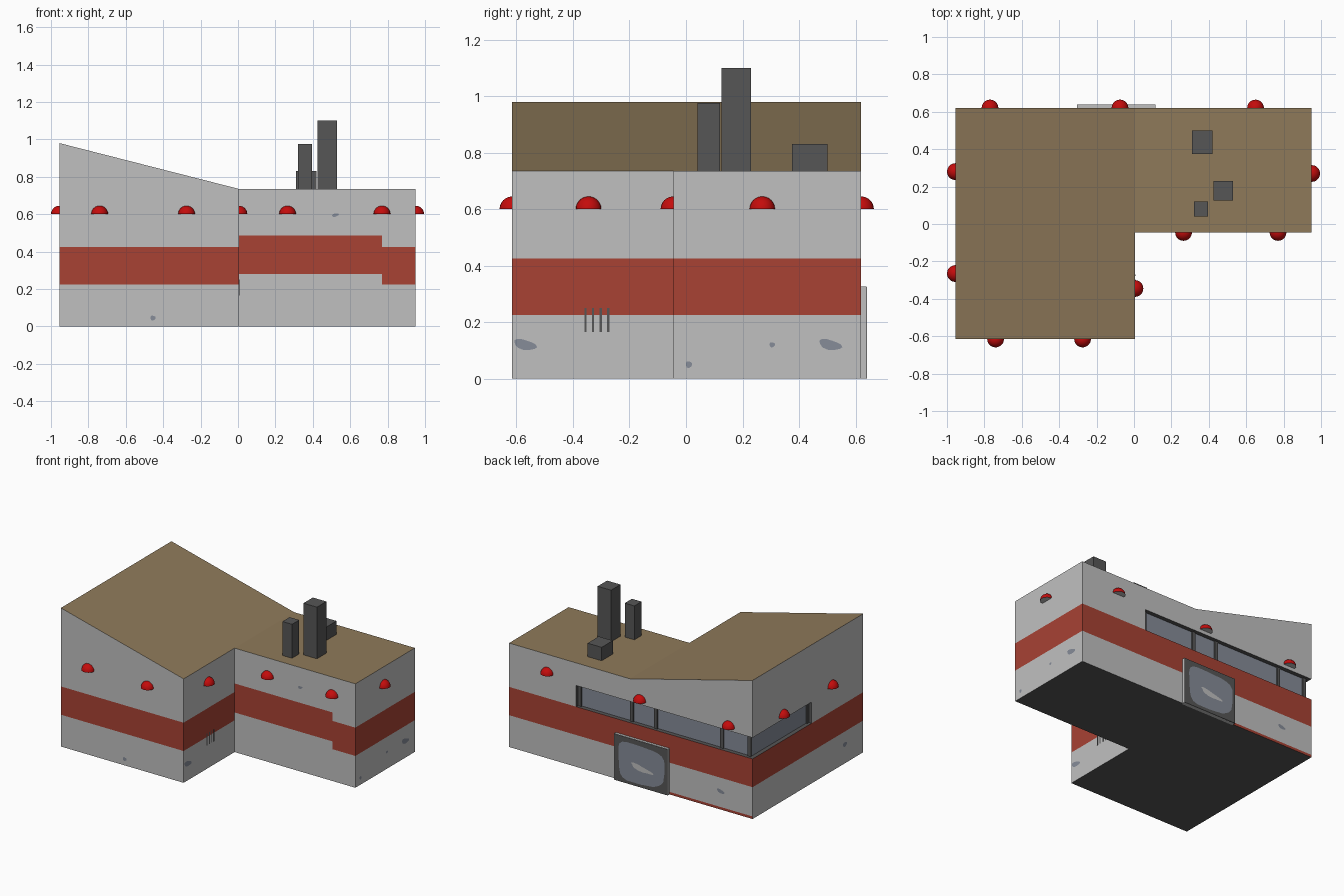
import bpy, bmesh, math
from mathutils import Matrix, Vector

if "Cube" in bpy.data.objects:
    bpy.data.objects.remove(bpy.data.objects["Cube"])

def lin(h):
    c = [int(h[i:i + 2], 16) / 255 for i in (0, 2, 4)]
    return [v / 12.92 if v <= 0.04045 else ((v + 0.055) / 1.055) ** 2.4 for v in c] + [1]

NAMES = [("wall grey", "c0c0c0"), ("stripe red", "a84234"), ("roof tan", "8f7a5a"),
         ("dark grey", "565656"), ("window blue grey", "868c98"), ("lamp red", "c40c0c")]
MATS = []
for n, h in NAMES:
    m = bpy.data.materials.new(n)
    m.diffuse_color = lin(h)
    m.use_nodes = True
    m.node_tree.nodes["Principled BSDF"].inputs["Base Color"].default_value = m.diffuse_color
    MATS.append(m)
WALL, RED, ROOF, DARK, GLASS, LAMP = range(6)

def finish(name, bm, mats):
    me = bpy.data.meshes.new(name)
    bm.to_mesh(me)
    bm.free()
    for i in mats:
        me.materials.append(MATS[i])
    ob = bpy.data.objects.new(name, me)
    bpy.context.collection.objects.link(ob)
    return ob

def box(name, x0, x1, y0, y1, z0, z1, mat):
    bm = bmesh.new()
    mtx = (Matrix.Translation(((x0 + x1) / 2, (y0 + y1) / 2, (z0 + z1) / 2))
           @ Matrix.Diagonal((x1 - x0, y1 - y0, z1 - z0, 1)))
    bmesh.ops.create_cube(bm, size=1, matrix=mtx)
    return finish(name, bm, [mat])

def face(bm, pts, mat):
    f = bm.faces.new([bm.verts.new(p) for p in pts])
    f.material_index = mat
    return f

X0, XM, X1 = -0.955, 0.005, 0.95
Y0, YM, Y1 = -0.615, -0.045, 0.62
WX, WY = 0.425, -0.04          # ends of the corner window band
WZ0, WZ1, DEEP = 0.425, 0.575, 0.03

def top(x):
    return 0.735 + max(0, XM - x) / (XM - X0) * 0.245

# Building shell: wall segments counter-clockwise, each stacked as coloured bands
bm = bmesh.new()
LOW = [(0.225, WALL), (0.425, RED)]
PLAIN = LOW + [(None, WALL)]
HIGH = [(0.28, WALL), (0.485, RED), (None, WALL)]
WINDOW = LOW + [(WZ1, None), (None, WALL)]
BASE = [(0.018, RED)] + WINDOW
segments = [((X0, Y0), PLAIN), ((XM, Y0), PLAIN), ((XM, YM), HIGH), ((0.77, YM), PLAIN),
            ((X1, YM), PLAIN), ((X1, Y1), PLAIN), ((WX, Y1), WINDOW), ((XM, Y1), WINDOW),
            ((-0.305, Y1), BASE), ((X0, Y1), WINDOW), ((X0, WY), PLAIN)]
for i, (p, bands) in enumerate(segments):
    q = segments[(i + 1) % len(segments)][0]
    a = b = 0
    for z, mat in bands:
        ta, tb = (z, z) if z else (top(p[0]), top(q[0]))
        if mat is not None:
            face(bm, [(*p, a), (*q, b), (*q, tb), (*p, ta)], mat)
        a, b = ta, tb
# Roof and underside of the two wings
for xa, xb, ya in ((X0, XM, Y0), (XM, X1, YM)):
    face(bm, [(xa, ya, top(xa)), (xb, ya, top(xb)), (xb, Y1, top(xb)), (xa, Y1, top(xa))], ROOF)
    face(bm, [(xa, Y1, 0), (xb, Y1, 0), (xb, ya, 0), (xa, ya, 0)], DARK)
# Recessed window band wrapping the back left corner
outer = [(WX, Y1), (X0, Y1), (X0, WY)]
inner = [(WX, Y1 - DEEP), (X0 + DEEP, Y1 - DEEP), (X0 + DEEP, WY)]
for i in range(2):
    o, p, q, r = outer[i], outer[i + 1], inner[i + 1], inner[i]
    face(bm, [(*r, WZ0), (*q, WZ0), (*q, WZ1), (*r, WZ1)], GLASS)
    face(bm, [(*v, WZ0) for v in (o, p, q, r)], DARK)
    face(bm, [(*v, WZ1) for v in (r, q, p, o)], DARK)
face(bm, [(*outer[0], WZ0), (*inner[0], WZ0), (*inner[0], WZ1), (*outer[0], WZ1)], DARK)
face(bm, [(*inner[2], WZ0), (*outer[2], WZ0), (*outer[2], WZ1), (*inner[2], WZ1)], DARK)
bmesh.ops.remove_doubles(bm, verts=bm.verts, dist=0.0005)
finish("building_shell", bm, range(6))

# Window bars
yb = Y1 - DEEP
for x in (0.412, XM, -0.183, -0.70, -0.915):
    box("window_bar", x - 0.012, x + 0.012, yb - 0.004, yb + 0.01, WZ0, WZ1, DARK)
box("side_window_bar", X0 + 0.02, X0 + 0.034, WY, WY + 0.022, WZ0, WZ1, DARK)

# Chimneys
box("low_vent", 0.31, 0.42, 0.375, 0.50, 0.72, 0.83, DARK)
box("tall_chimney", 0.425, 0.53, 0.125, 0.23, 0.72, 1.10, DARK)
box("small_chimney", 0.32, 0.395, 0.04, 0.12, 0.72, 0.975, DARK)

# Thin plate lying on a wall: centre, outward direction, half sizes
def plate(name, c, n, rx, rz, mat, wobble=0.0, power=1.0, tilt=0.0, count=14):
    n = Vector(n)
    side = Vector((-n.y, n.x, 0))
    bm = bmesh.new()
    pts = []
    for i in range(count):
        t = 2 * math.pi * i / count
        r = 1 + wobble * math.sin(3 * t + 1)
        u, v = (math.copysign(abs(k) ** power, k) * r for k in (math.cos(t), math.sin(t)))
        pts.append(Vector(c) + n * 0.002 + side * u * rx + Vector((0, 0, v * rz + tilt * u)))
    face(bm, pts, 0)
    bm.normal_update()
    if list(bm.faces)[0].normal.dot(n) < 0:
        bmesh.ops.reverse_faces(bm, faces=bm.faces)
    return finish(name, bm, [mat])

# Back door: pale slab, dark face, irregular pane and pale smear
box("door_slab", -0.305, 0.115, Y1 - 0.01, 0.638, 0, 0.327, WALL)
box("door_face", -0.303, 0.113, 0.63, 0.64, 0, 0.325, DARK)
plate("door_pane", (-0.095, 0.64, 0.16), (0, 1, 0), 0.18, 0.135, GLASS, 0.05, 0.5, 0, 20)
plate("door_smear", (-0.10, 0.642, 0.135), (0, 1, 0), 0.085, 0.02, WALL, 0.2, 1, -0.015)

# Worn patches on the walls
F, R, B, L = (0, -1, 0), (1, 0, 0), (0, 1, 0), (-1, 0, 0)
for c, n, rx, rz, tilt in (
        ((-0.455, Y0, 0.045), F, 0.014, 0.013, 0), ((0.52, YM, 0.595), F, 0.018, 0.009, 0.003),
        ((XM, -0.57, 0.12), R, 0.04, 0.018, -0.008), ((X1, 0.51, 0.12), R, 0.04, 0.018, -0.008),
        ((X1, 0.305, 0.12), R, 0.01, 0.009, 0), ((X1, 0.01, 0.05), R, 0.011, 0.012, 0),
        ((-0.706, Y1, 0.13), B, 0.03, 0.014, -0.006), ((X0, -0.41, 0.135), L, 0.022, 0.016, 0)):
    plate("worn_patch", c, n, rx, rz, GLASS, 0.1, 1, tilt)

# Vent grille on the inner wall
for i in range(4):
    y = -0.36 + i * 0.027
    box("grille_bar", XM - 0.004, XM + 0.002, y, y + 0.008, 0.165, 0.25, DARK)

# Half dome wall lamps with a pale flat underside
def lamp(x, y, r=0.045):
    bm = bmesh.new()
    bmesh.ops.create_uvsphere(bm, u_segments=20, v_segments=12, radius=r)
    bmesh.ops.bisect_plane(bm, geom=bm.verts[:] + bm.edges[:] + bm.faces[:],
                           plane_co=(0, 0, 0), plane_no=(0, 0, 1), clear_inner=True)
    for f in bm.faces:
        f.smooth = True
    cap = bmesh.ops.contextual_create(bm, geom=[e for e in bm.edges if e.is_boundary])
    for f in cap["faces"]:
        f.material_index = 1
        f.smooth = False
    bmesh.ops.recalc_face_normals(bm, faces=bm.faces)
    for e in bm.edges:
        if all(abs(v.co.z) < 1e-5 for v in e.verts):
            e.smooth = False
    bmesh.ops.translate(bm, verts=bm.verts, vec=(x, y, 0.6))
    finish("wall_lamp", bm, [LAMP, WALL])

for x, y in ((-0.77, Y1), (-0.075, Y1), (0.65, Y1), (X0, 0.28), (X0, -0.265), (X1, 0.27),
             (XM, -0.345), (-0.74, Y0), (-0.275, Y0), (0.265, YM), (0.77, YM)):
    lamp(x, y)
